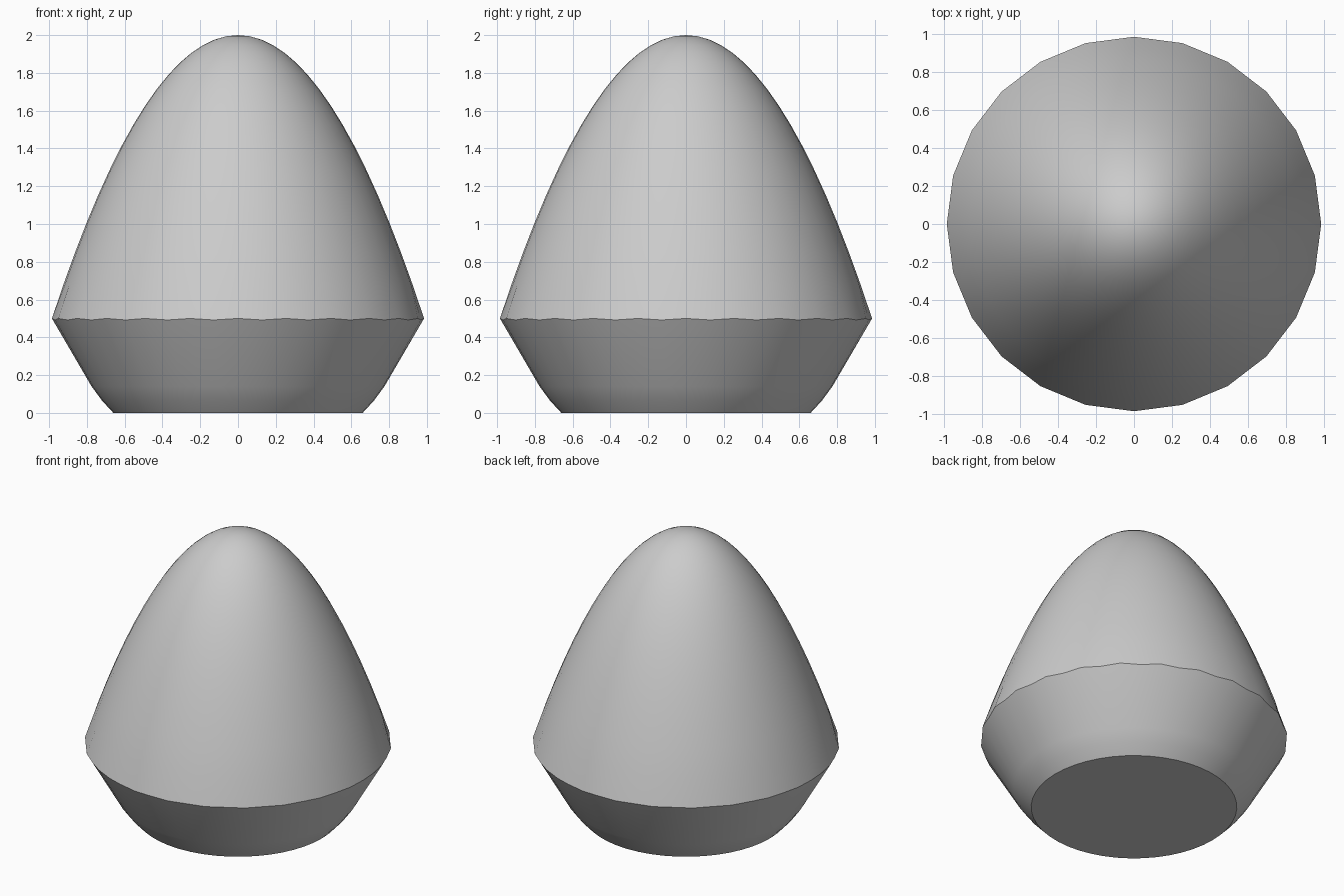
import bpy, bmesh, math

if "Cube" in bpy.data.objects:
    bpy.data.objects.remove(bpy.data.objects["Cube"])

SEG = 48
RIM_Z, RIM_R, TOP = 0.5, 0.985, 2.0

grey = bpy.data.materials.new("plain grey")
grey.diffuse_color = (0.6, 0.6, 0.6, 1)
grey.use_nodes = True
grey.node_tree.nodes["Principled BSDF"].inputs["Base Color"].default_value = grey.diffuse_color

# Profile: flat foot, flared base, rim, then a parabolic dome
profile = [(0.66, 0.0), (0.72, 0.065), (0.775, 0.14), (RIM_R, RIM_Z)]
rim_index = len(profile) - 1
STEPS = 16
for i in range(STEPS - 1, 0, -1):
    t = i / STEPS
    profile.append((RIM_R * t, TOP - (TOP - RIM_Z) * t * t))

bm = bmesh.new()
rings = []
for k, (r, z) in enumerate(profile):
    ring = []
    for s in range(SEG):
        a = 2 * math.pi * s / SEG
        rr, zz = r, z
        # The rim is a 24-sided edge with slight dips between corners
        if k == rim_index and s % 2:
            rr, zz = r * math.cos(math.pi / 24), z - 0.008
        ring.append(bm.verts.new((rr * math.cos(a), rr * math.sin(a), zz)))
    rings.append(ring)
for lo, hi in zip(rings, rings[1:]):
    for s in range(SEG):
        n = (s + 1) % SEG
        bm.faces.new((lo[s], lo[n], hi[n], hi[s]))
tip = bm.verts.new((0, 0, TOP))
for s in range(SEG):
    bm.faces.new((rings[-1][s], rings[-1][(s + 1) % SEG], tip))
bm.faces.new(rings[0][::-1])

mesh = bpy.data.meshes.new("domed_body")
bm.to_mesh(mesh)
bm.free()
mesh.materials.append(grey)
body = bpy.data.objects.new("domed_body", mesh)
bpy.context.collection.objects.link(body)

# Smooth dome and base, sharp rim and foot
bpy.context.view_layer.objects.active = body
body.select_set(True)
bpy.ops.object.shade_smooth_by_angle(angle=math.radians(30))
